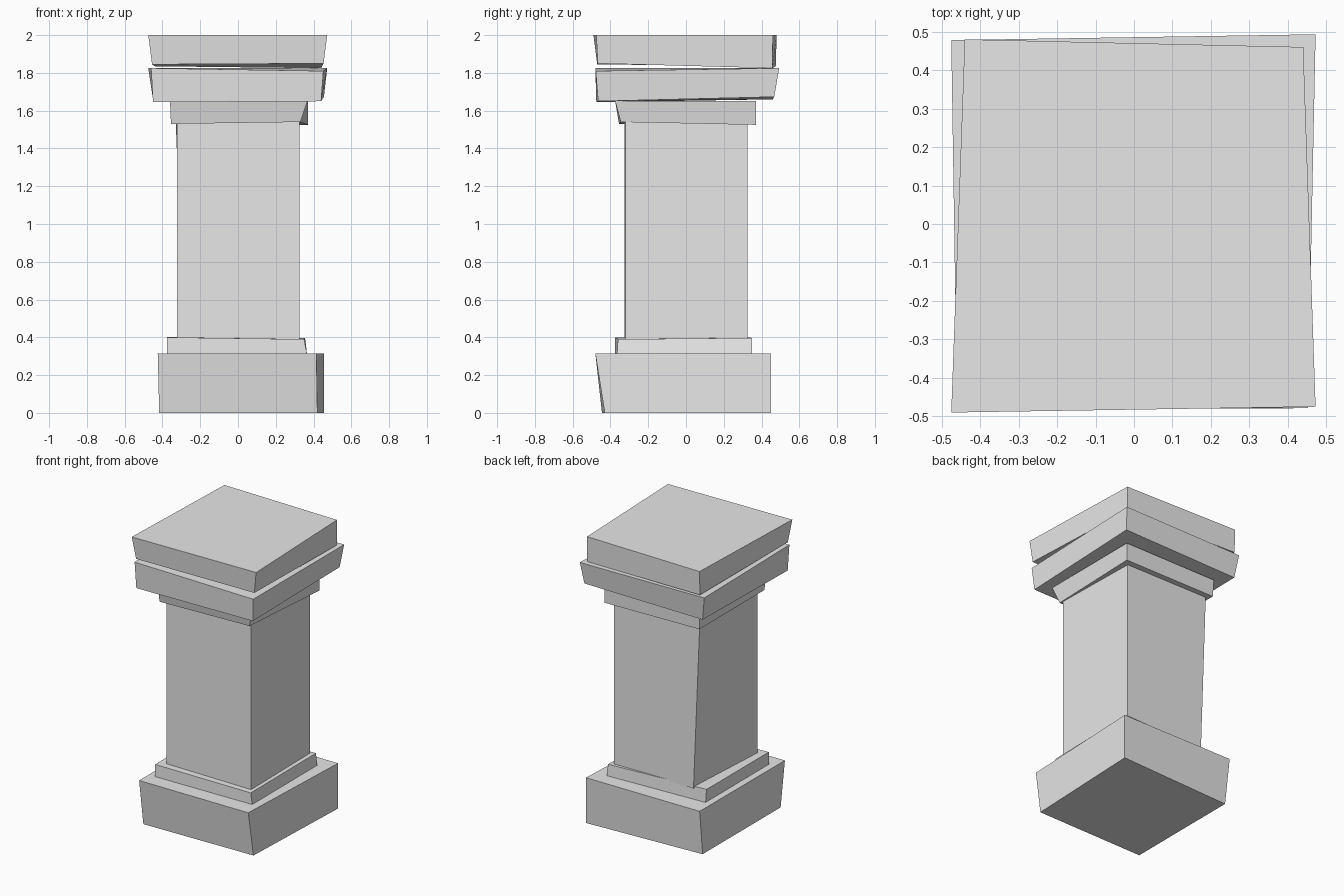
import bpy
import bmesh

default_cube = bpy.data.objects.get("Cube")
if default_cube:
    bpy.data.objects.remove(default_cube, do_unlink=True)

# Plain stone
stone = bpy.data.materials.new("light_grey_stone")
stone.use_nodes = True
stone.diffuse_color = (.8, .8, .8, 1)
stone.node_tree.nodes["Principled BSDF"].inputs["Base Color"].default_value = stone.diffuse_color


def corners(xy, z):
    """Ring of four corners; z is one height or one per corner."""
    heights = z if isinstance(z, tuple) else (z,) * len(xy)
    return [(x, y, h) for (x, y), h in zip(xy, heights)]


def stone_block(name, bottom, bottom_z, top, top_z):
    """Rough-hewn block; corners run front right, front left, back left, back right."""
    bm = bmesh.new()
    low = [bm.verts.new(co) for co in corners(bottom, bottom_z)]
    high = [bm.verts.new(co) for co in corners(top, top_z)]
    bm.faces.new(low[::-1])
    bm.faces.new(high)
    for i in range(len(low)):
        j = (i + 1) % len(low)
        bm.faces.new((low[i], low[j], high[j], high[i]))
    bmesh.ops.recalc_face_normals(bm, faces=bm.faces)
    mesh = bpy.data.meshes.new(name)
    bm.to_mesh(mesh)
    bm.free()
    mesh.materials.append(stone)
    block = bpy.data.objects.new(name, mesh)
    bpy.context.scene.collection.objects.link(block)
    return block


# Foot of the pillar
stone_block(
    "base_block",
    [(-.417, -.445), (.42, -.43), (.455, .45), (-.415, .41)], 0,
    [(-.425, -.48), (.415, -.48), (.455, .45), (-.42, .45)], .315)
stone_block(
    "base_step",
    [(-.375, -.375), (.365, -.365), (.365, .35), (-.375, .32)], .315,
    [(-.375, -.375), (.35, -.36), (.355, .35), (-.375, .31)], (.4, .39, .397, .402))

# Shaft, reaching slightly into its neighbours
stone_block(
    "shaft",
    [(-.322, -.325), (.325, -.32), (.325, .325), (-.285, .325)], .39,
    [(-.322, -.325), (.325, -.32), (.325, .325), (-.33, .32)], 1.55)

# Head of the pillar
stone_block(
    "neck_step",
    [(-.355, -.355), (.33, -.345), (.37, .37), (-.355, .36)], (1.53, 1.54, 1.525, 1.53),
    [(-.36, -.37), (.367, -.375), (.37, .37), (-.36, .365)], 1.65)
stone_block(
    "lower_cap_slab",
    [(-.45, -.475), (.44, -.465), (.455, .467), (-.45, .46)], (1.645, 1.65, 1.673, 1.66),
    [(-.46, -.48), (.452, -.478), (.472, .493), (-.475, .478)], (1.825, 1.81, 1.825, 1.825))
stone_block(
    "upper_cap_slab",
    [(-.455, -.47), (.453, -.467), (.44, .457), (-.44, .475)], (1.845, 1.85, 1.825, 1.835),
    [(-.475, -.49), (.472, -.475), (.44, .46), (-.44, .48)], 2)
